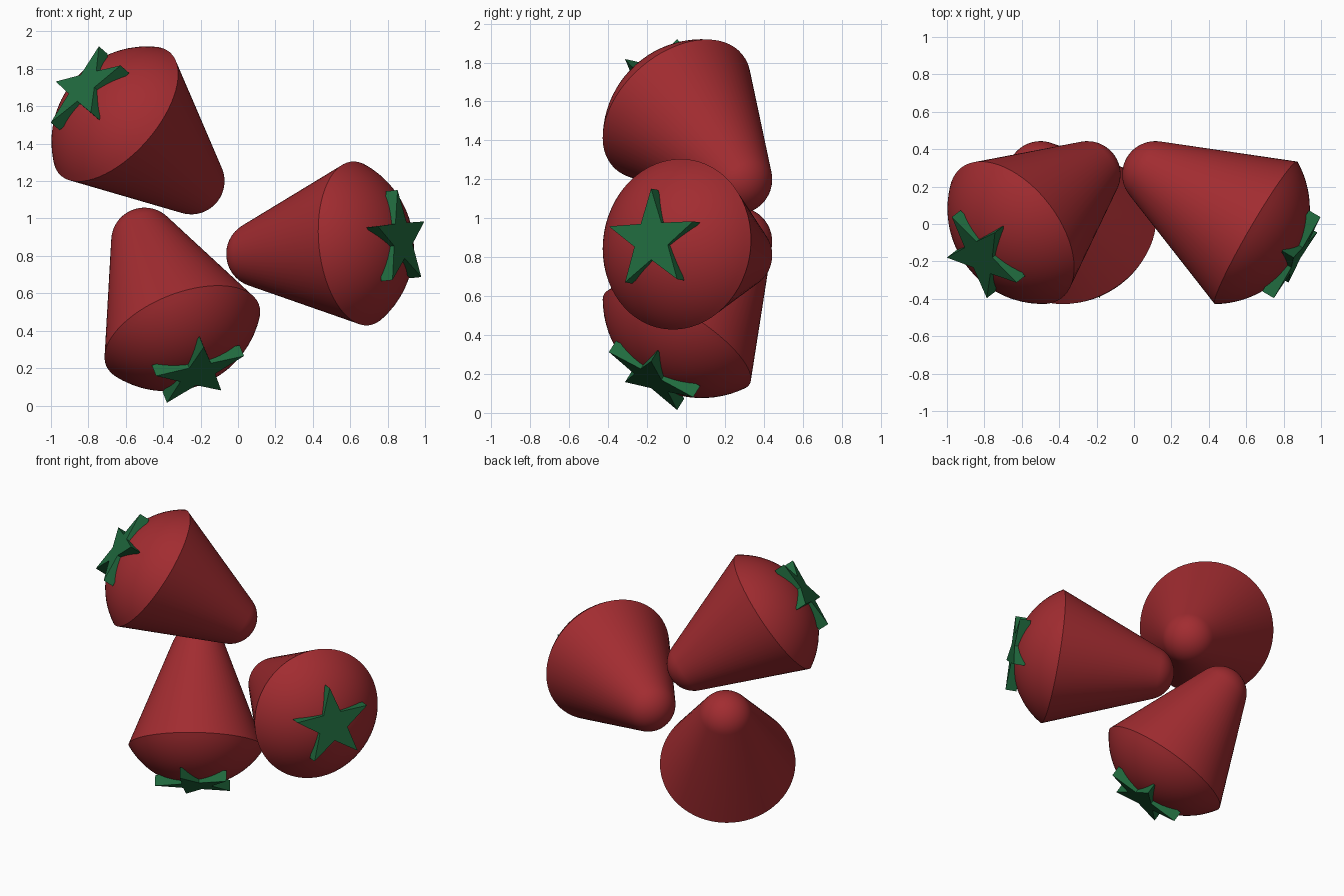
import bpy, bmesh
from math import sin, cos, pi, radians, sqrt, atan2, asin
from mathutils import Matrix, Vector

if "Cube" in bpy.data.objects:
    bpy.data.objects.remove(bpy.data.objects["Cube"])

RIM, LENGTH, TIP, CAP = 0.44, 0.624, 0.178, 0.252   # rim radius, tip-to-rim, tip radius, cap height
TILT = radians(30)


def material(name, color):
    m = bpy.data.materials.new(name)
    m.diffuse_color = color
    m.use_nodes = True
    m.node_tree.nodes["Principled BSDF"].inputs["Base Color"].default_value = m.diffuse_color
    return m


red = material("berry_red", (0.36, 0.025, 0.03, 1))
green = material("leaf_green", (0.015, 0.15, 0.05, 1))


def finish(bm, name, mat, matrix, smooth):
    bmesh.ops.recalc_face_normals(bm, faces=bm.faces)
    me = bpy.data.meshes.new(name)
    bm.to_mesh(me)
    bm.free()
    ob = bpy.data.objects.new(name, me)
    bpy.context.collection.objects.link(ob)
    me.materials.append(mat)
    ob.matrix_world = matrix
    if smooth:
        bpy.ops.object.select_all(action='DESELECT')
        ob.select_set(True)
        bpy.context.view_layer.objects.active = ob
        bpy.ops.object.shade_smooth_by_angle(angle=radians(30))
    return ob


def berry(name, matrix):
    # rounded tip, straight cone, spherical cap, turned around local z
    alpha = asin(RIM / sqrt(RIM**2 + LENGTH**2) - 0)  # first guess, refined below
    for _ in range(40):
        alpha -= (TIP - (RIM * cos(alpha) - LENGTH * sin(alpha))) / (RIM * sin(alpha) + LENGTH * cos(alpha))
    end = pi / 2 - alpha
    pts = [(TIP * sin(end * i / 10), -TIP * cos(end * i / 10)) for i in range(11)]
    R = (RIM**2 + CAP**2) / (2 * CAP)
    half = atan2(RIM, R - CAP)
    for i in range(15):
        t = half * (1 - i / 14)
        pts.append((R * sin(t), LENGTH + CAP - R + R * cos(t)))
    bm = bmesh.new()
    vs = [bm.verts.new((x, 0, z)) for x, z in pts]
    edges = [bm.edges.new(p) for p in zip(vs, vs[1:])]
    bmesh.ops.spin(bm, geom=vs + edges, cent=(0, 0, 0), axis=(0, 0, 1),
                   angle=2 * pi, steps=64, use_duplicate=False)
    bmesh.ops.remove_doubles(bm, verts=bm.verts, dist=1e-4)
    finish(bm, name, red, matrix, True)


def leaf_star(name, matrix):
    # thick five-pointed star lying on the cap
    top, thick = LENGTH + CAP + 0.013, 0.072
    bm = bmesh.new()
    ring = []
    for i in range(10):
        r, a = (0.104 if i % 2 else 0.263), pi / 2 + i * pi / 5
        ring.append(bm.verts.new((r * cos(a), r * sin(a), top - thick)))
    face = bm.faces.new(ring)
    ext = bmesh.ops.extrude_face_region(bm, geom=[face], use_keep_orig=True)
    bmesh.ops.translate(bm, vec=(0, 0, thick),
                        verts=[g for g in ext["geom"] if isinstance(g, bmesh.types.BMVert)])
    finish(bm, name, green, matrix, False)


# three identical fruits: tip centre (x, z) and turn in the front plane
for side, x, z, turn in (("right", 0.115, 0.81, 6),
                         ("upper", -0.25, 1.20, 138.5),
                         ("lower", -0.50, 0.88, 292)):
    t = radians(turn)
    axis = Vector((cos(TILT) * cos(t), -sin(TILT), cos(TILT) * sin(t)))
    up = Vector((-sin(t), 0, cos(t)))
    rot = Matrix((up.cross(axis), up, axis)).transposed().to_4x4()
    m = Matrix.Translation((x, 0.265, z)) @ rot
    berry("berry_" + side, m)
    leaf_star("leaf_star_" + side, m)
